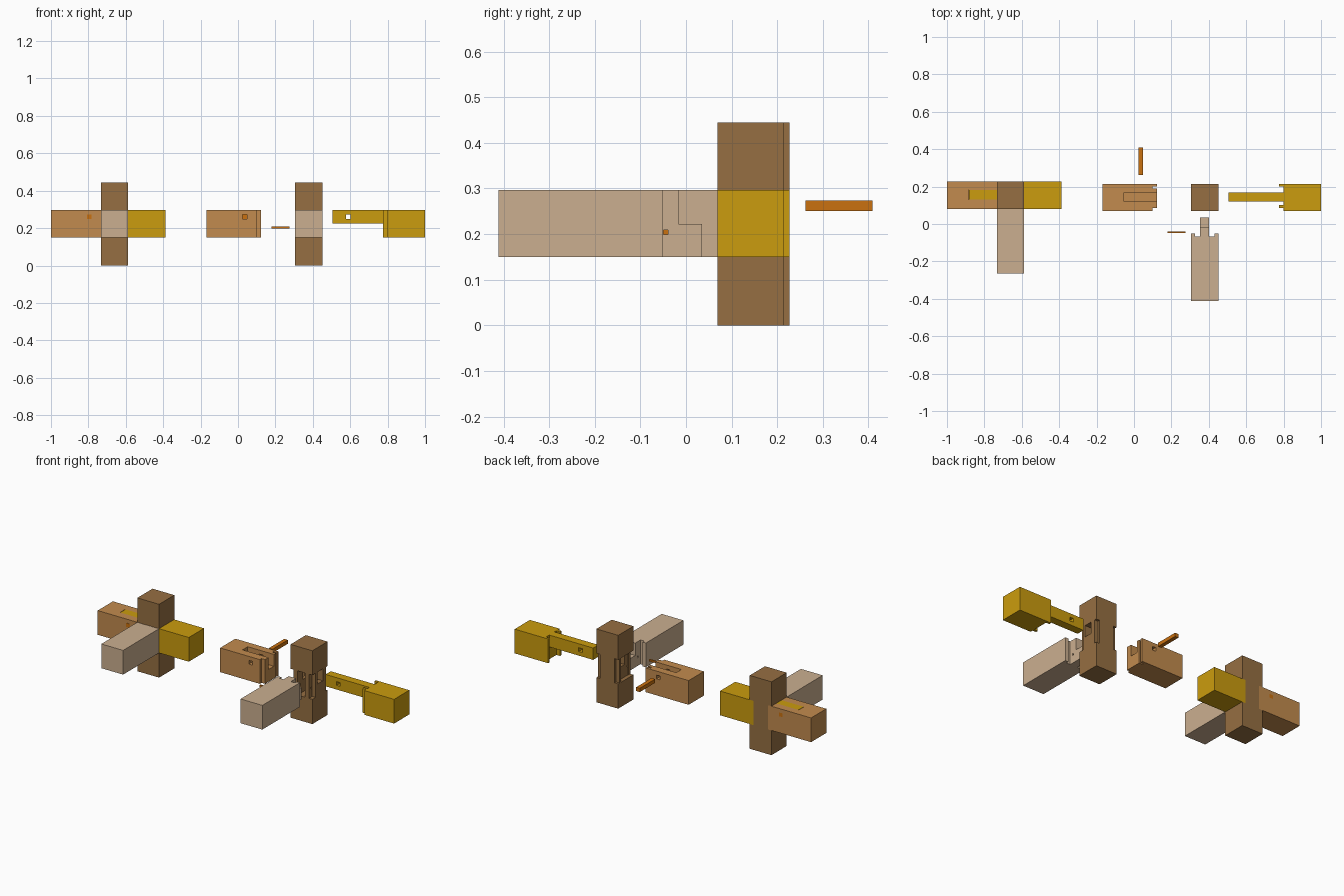
import bpy

cube = bpy.data.objects.get("Cube")
if cube:
    bpy.data.objects.remove(cube, do_unlink=True)


def material(name, rgb):
    # sRGB bytes to a linear flat colour
    lin = [((c / 255 + 0.055) / 1.055) ** 2.4 for c in rgb] + [1]
    m = bpy.data.materials.new(name)
    m.use_nodes = True
    m.diffuse_color = lin
    m.node_tree.nodes["Principled BSDF"].inputs["Base Color"].default_value = lin
    return m


DARK = material("dark wood", (150, 111, 66))
MID = material("mid wood", (194, 139, 78))
PALE = material("pale wood", (203, 175, 144))
GOLD = material("golden wood", (203, 156, 14))
PEG = material("orange peg wood", (202, 113, 16))

CORNERS = [(x, y, z) for x in (0, 1) for y in (0, 1) for z in (0, 1)]
FACES = [(0, 1, 3, 2), (4, 6, 7, 5), (0, 4, 5, 1), (2, 3, 7, 6), (0, 2, 6, 4), (1, 5, 7, 3)]


def block(name, x, y, z, mat=None):
    """Axis-aligned block from three (low, high) ranges."""
    mesh = bpy.data.meshes.new(name)
    mesh.from_pydata([(x[i], y[j], z[k]) for i, j, k in CORNERS], [], FACES)
    if mat:
        mesh.materials.append(mat)
    ob = bpy.data.objects.new(name, mesh)
    bpy.context.collection.objects.link(ob)
    return ob


def carve(ob, *cuts):
    """Saw each block-shaped cut out of a timber."""
    for cut in cuts:
        cutter = block("cutter", *cut)
        cutter.hide_render = True
        mod = ob.modifiers.new("cut", 'BOOLEAN')
        mod.operation = 'DIFFERENCE'
        mod.solver = 'EXACT'
        mod.object = cutter
        bpy.context.view_layer.objects.active = ob
        bpy.ops.object.modifier_apply(modifier=mod.name)
        bpy.data.objects.remove(cutter, do_unlink=True)
    return ob


def assembled(ob, shift):
    twin = bpy.data.objects.new("joined_" + ob.name, ob.data)
    twin.location = shift
    bpy.context.collection.objects.link(twin)


# Shared ranges
BEAM_Z = (0.15, 0.297)
DEPTH = (0.069, 0.215)
ALL = (-2, 2)
TENON_Y = (0.119, 0.169)
TENON_Z = (0.225, 0.297)
LOW, HIGH = BEAM_Z
STEP = 0.024
BACK = 0.2
FRONT = 0.086

# Upright post: corner rebates, mortises, side recesses
PX = (0.305, 0.451)
post = block("post", PX, DEPTH, (0, 0.445), DARK)
left_edge = (0, PX[0] + STEP)
right_edge = (PX[1] - STEP, 1)
carve(post,
      (left_edge, (BACK, 1), BEAM_Z),
      (right_edge, (BACK, 1), BEAM_Z),
      ((0, 0.326), (0, FRONT), BEAM_Z),
      ((0.43, 1), (0, FRONT), BEAM_Z),
      (left_edge, (FRONT - 0.001, 0.19), BEAM_Z),
      (right_edge, (FRONT - 0.001, 0.101), BEAM_Z),
      ((0.352, 0.402), (0, 0.168), BEAM_Z),
      ((0, 1), TENON_Y, TENON_Z),
      ((0, 1), (0.086, 0.096), (0.199, 0.209)))
assembled(post, (-1.038, 0.012, 0))

# Right-hand beam with open slot, stepped end and peg hole
slotted = block("slotted_beam", (-0.168, 0.122), DEPTH, BEAM_Z, MID)
end = (0.098, 1)
carve(slotted,
      (end, (-1, FRONT), ALL),
      (end, (0.19, BACK), ALL),
      ((-0.053, 1), TENON_Y, (0.225, 1)),
      ((0.024, 0.048), ALL, (0.25, 0.273)))
assembled(slotted, (-0.831, 0.012, 0))

# Left-hand beam with long tenon and shoulder lips
tenon = block("tenon_beam", (0.505, 1), DEPTH, BEAM_Z, GOLD)
carve(tenon,
      ((0, 0.776), ALL, (-1, 0.225)),
      ((0, 0.776), (-1, TENON_Y[0]), ALL),
      ((0, 0.776), (TENON_Y[1], 1), ALL),
      ((0, 0.8), (-1, FRONT), ALL),
      ((0, 0.8), (0.101, TENON_Y[0]), ALL),
      ((0, 0.8), (TENON_Y[1], BACK), ALL),
      ((0, 0.8), (0.1, BACK), (-1, 0.225)),
      ((0.578, 0.602), ALL, (0.25, 0.273)))
assembled(tenon, (-1.387, 0.012, 0))

# Front beam with stepped tongue, side lips and pin hole
front = block("front_beam", PX, (-0.411, 0.035), BEAM_Z, PALE)
carve(front,
      ((0, 0.352), (-0.05, 1), ALL),
      ((0.402, 1), (-0.05, 1), ALL),
      ((0.326, 0.352), (-0.067, 1), ALL),
      ((0.402, 0.43), (-0.067, 1), ALL),
      (ALL, (-0.016, 1), (0.222, 1)),
      ((0.34, 0.42), (-0.049, -0.039), (0.199, 0.209)))
assembled(front, (-1.038, 0.147, 0))

# Locking pegs
peg = block("large_peg", (0.024, 0.048), (0.262, 0.409), (0.25, 0.273), PEG)
assembled(peg, (-0.831, -0.182, 0))
pin = block("small_pin", (0.179, 0.276), (-0.049, -0.039), (0.199, 0.209), PEG)
assembled(pin, (-0.887, 0.147, 0))
